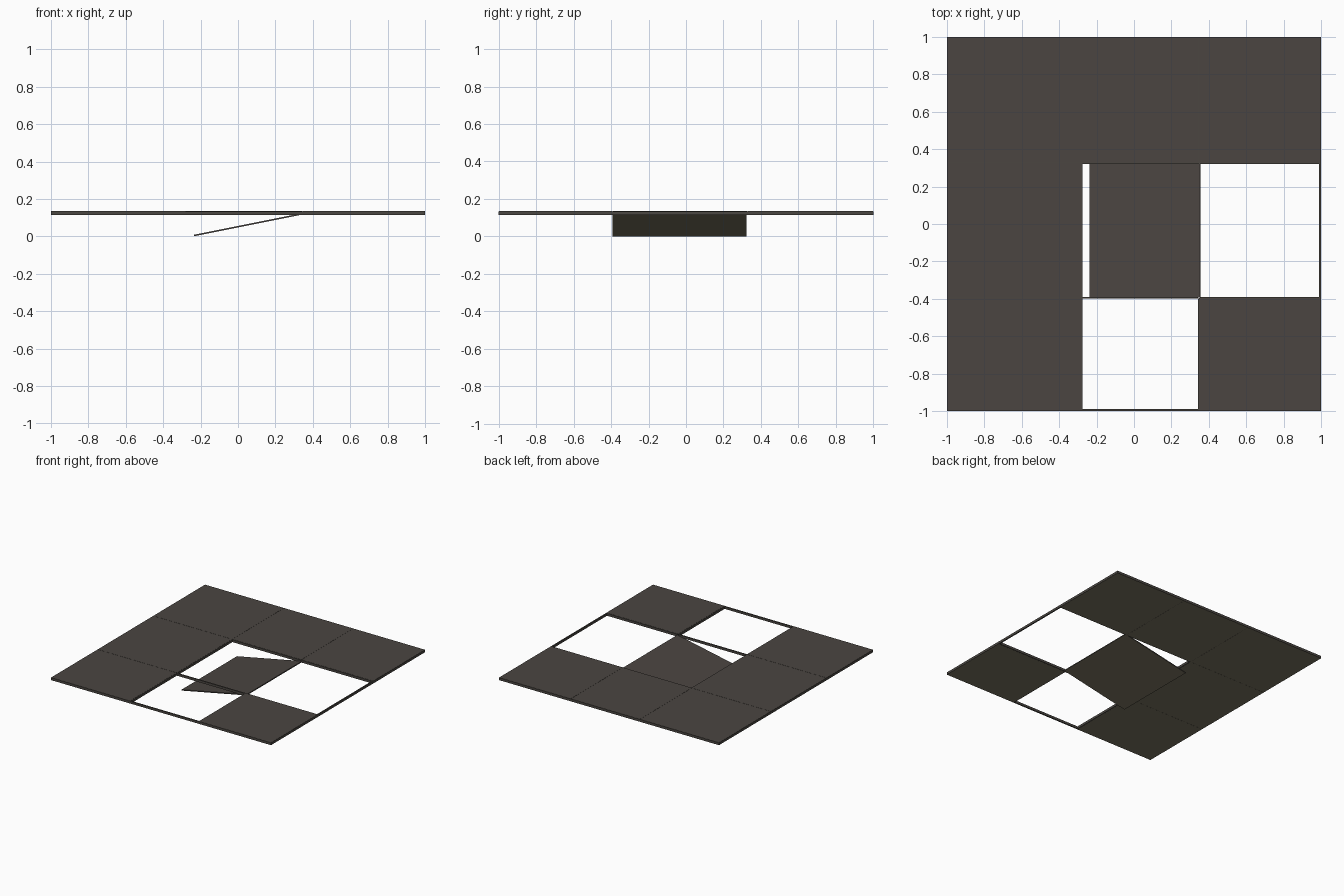
import bpy, math

if "Cube" in bpy.data.objects:
    bpy.data.objects.remove(bpy.data.objects["Cube"])

def material(name, rgb):
    m = bpy.data.materials.new(name)
    m.diffuse_color = (*rgb, 1)
    m.use_nodes = True
    m.node_tree.nodes["Principled BSDF"].inputs["Base Color"].default_value = m.diffuse_color
    return m

TOP = material("grey brown panel top", (0.070, 0.060, 0.053))
UNDER = material("pale olive panel underside", (0.19, 0.17, 0.115))
BAR = material("frame brown", (0.070, 0.063, 0.054))

def box(name, x0, x1, y0, y1, z0, z1, mat):
    bpy.ops.mesh.primitive_cube_add(size=1, location=((x0+x1)/2, (y0+y1)/2, (z0+z1)/2))
    o = bpy.context.object
    o.name = name
    o.scale = (x1-x0, y1-y0, z1-z0)
    o.data.materials.append(mat)
    return o

def panel(name, *size):
    """Box whose downward face has the underside colour."""
    o = box(name, *size, TOP)
    o.data.materials.append(UNDER)
    for f in o.data.polygons:
        f.material_index = 1 if f.normal.z < -0.5 else 0
    return o

XS = [-0.995, -0.281, 0.347, 0.995]
YS = [-0.995, -0.394, 0.327, 0.995]
H = 0.005          # half width of a frame bar
Z0, Z1 = 0.115, 0.135

# grid of support bars; the one the loose panel tore away is left out
for i, x in enumerate(XS):
    for j in range(3):
        if (i, j) != (2, 1):
            box(f"long_bar_{i}_{j}", x-H, x+H, YS[j]-H, YS[j+1]+(H if j == 2 else -H),
                Z0, Z1-0.001, BAR)
for j, y in enumerate(YS):
    for i in range(3):
        box(f"cross_bar_{j}_{i}", XS[i]+H, XS[i+1]+(H if (i, j) == (1, 2) else -H),
            y-H, y+H, Z0, Z1-0.001, BAR)

# panels resting in the grid, leaving the open bays empty
OPEN = {(1, 0), (2, 1), (1, 1)}
G = 0.001
for i in range(3):
    for j in range(3):
        if (i, j) not in OPEN:
            panel(f"panel_{i}_{j}", XS[i]+G-(H if i == 0 else 0), XS[i+1]-G+(H if i == 2 else 0),
                  YS[j]+G-(H if j == 0 else 0), YS[j+1]-G+(H if j == 2 else 0),
                  Z0-0.0005, Z1)

# loose panel hanging from its right edge
xa, za, xb, zb = -0.236, 0.005, 0.354, 0.123
p = panel("hanging_panel", -0.5, 0.5, YS[1]+0.001, YS[2]-0.003, -0.004, 0.004)
p.scale.x = math.hypot(xb-xa, zb-za)
p.location.x, p.location.z = (xa+xb)/2, (za+zb)/2
p.rotation_euler.y = -math.atan2(zb-za, xb-xa)
